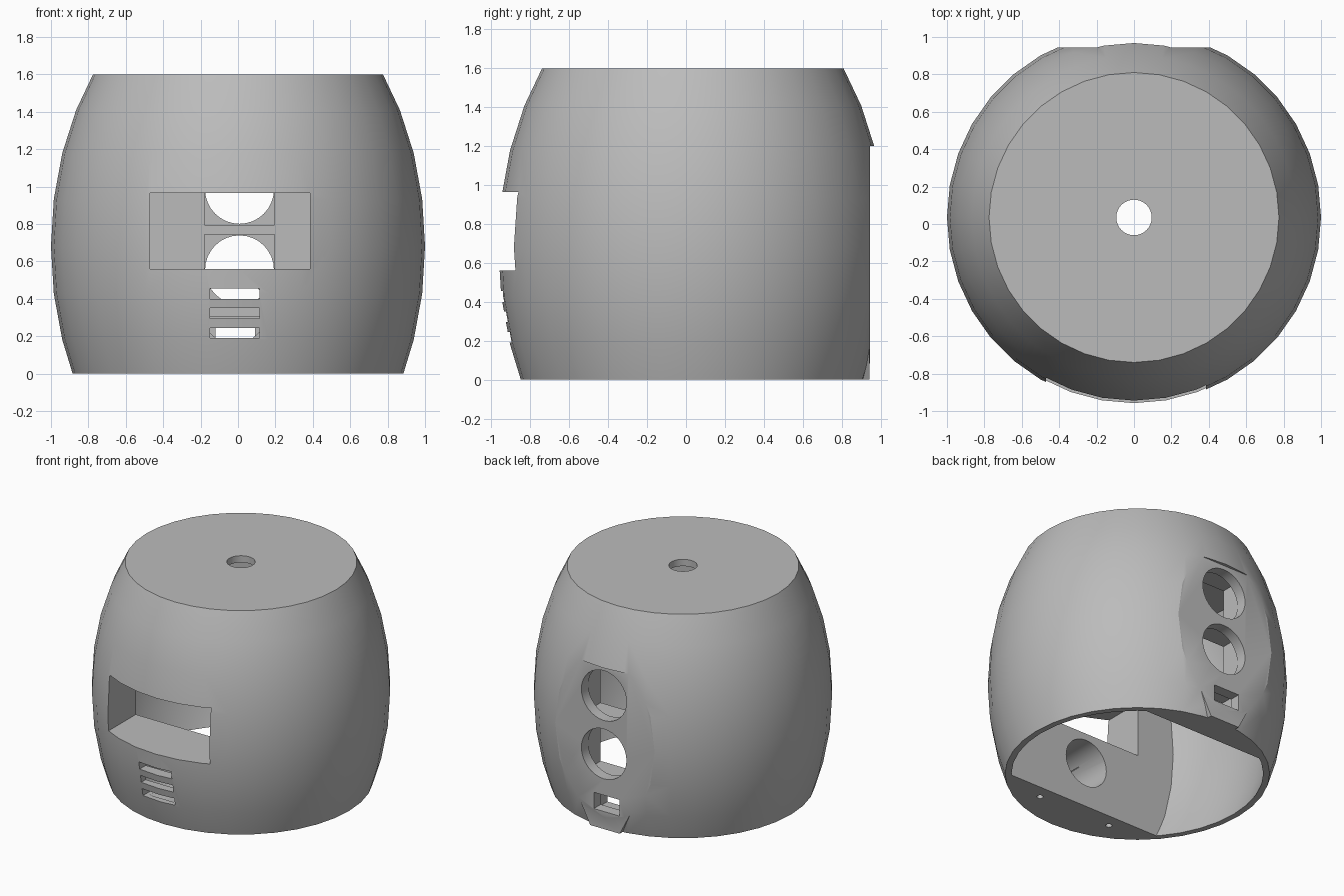
import bpy, bmesh, math
from mathutils import Vector, Matrix

cube = bpy.data.objects.get("Cube")
if cube:
    bpy.data.objects.remove(cube, do_unlink=True)

AXIS_Y = 0.035      # the barrel axis sits slightly behind the origin
MID_Z, TALL = 0.68, 1.456
TOP = 1.6

grey = bpy.data.materials.new("plain grey")
grey.use_nodes = True
grey.diffuse_color = (0.5, 0.5, 0.5, 1)
grey.node_tree.nodes["Principled BSDF"].inputs["Base Color"].default_value = (0.5, 0.5, 0.5, 1)


def make(name, bm):
    bmesh.ops.recalc_face_normals(bm, faces=bm.faces)
    mesh = bpy.data.meshes.new(name)
    bm.to_mesh(mesh)
    bm.free()
    mesh.materials.append(grey)
    obj = bpy.data.objects.new(name, mesh)
    bpy.context.collection.objects.link(obj)
    return obj


def barrel(wall, low, high, segments=36):
    """Closed ellipsoid section between two heights, shrunk by the wall."""
    bm = bmesh.new()
    heights = [low, high] + [MID_Z + TALL * math.sin(math.radians(a)) for a in range(-30, 40, 10)]
    heights = sorted(z for z in heights if low <= z <= high)
    rings = []
    for z in heights:
        r = math.sqrt(1 - ((z - MID_Z) / TALL) ** 2) - wall
        rings.append([bm.verts.new((r * math.cos(math.tau * i / segments),
                                    AXIS_Y + r * math.sin(math.tau * i / segments), z))
                      for i in range(segments)])
    for a, b in zip(rings, rings[1:]):
        for i in range(segments):
            j = (i + 1) % segments
            bm.faces.new((a[i], a[j], b[j], b[i]))
    bm.faces.new(rings[0])
    bm.faces.new(rings[-1])
    return bm


def clip(bm, y, direction):
    """Slice off everything past y and cap the cut."""
    geom = bm.verts[:] + bm.edges[:] + bm.faces[:]
    cut = bmesh.ops.bisect_plane(bm, geom=geom, plane_co=(0, y, 0),
                                 plane_no=(0, direction, 0), clear_outer=True)
    edges = [e for e in cut["geom_cut"] if isinstance(e, bmesh.types.BMEdge)]
    bmesh.ops.contextual_create(bm, geom=edges)


def box(name, x, y, z):
    bm = bmesh.new()
    bmesh.ops.create_cube(bm, size=1)
    for v in bm.verts:
        v.co = Vector([(a + b) / 2 + c * (b - a) for c, (a, b) in zip(v.co, (x, y, z))])
    return make(name, bm)


def rod(name, centre, radius, length, along_y=True, segments=32):
    bm = bmesh.new()
    turn = Matrix.Rotation(math.pi / 2, 4, "X") if along_y else Matrix.Identity(4)
    bmesh.ops.create_cone(bm, cap_ends=True, segments=segments, radius1=radius, radius2=radius,
                          depth=length, matrix=Matrix.Translation(centre) @ turn)
    return make(name, bm)


def combine(target, tool, operation="DIFFERENCE"):
    mod = target.modifiers.new(tool.name, "BOOLEAN")
    mod.operation, mod.solver, mod.object = operation, "EXACT", tool
    with bpy.context.temp_override(object=target, active_object=target):
        bpy.ops.object.modifier_apply(modifier=mod.name)
    bpy.data.objects.remove(tool, do_unlink=True)


# Barrel shell with a flat back panel
body = make("barrel_housing", barrel(0, 0, TOP))
combine(body, box("back_flat", (-1, 1), (0.945, 1.3), (-0.1, 1.2)))

# Tapered foot that carries the back panel to the ground
bm = bmesh.new()
outline = [(-0.12, 0), (0.12, 0), (0.25, 0.25), (-0.25, 0.25)]
front, back = [[bm.verts.new((x, y, z)) for x, z in outline] for y in (0.8, 0.944)]
bm.faces.new(front)
bm.faces.new(back)
for i in range(4):
    j = (i + 1) % 4
    bm.faces.new((front[i], front[j], back[j], back[i]))
combine(body, make("panel_foot", bm), "UNION")

# Hollow interior, open below, with thick flat front and back blocks
bm = barrel(0.04, -0.05, TOP - 0.05)
clip(bm, 0.715, 1)
clip(bm, -0.52, -1)
combine(body, make("cavity", bm))

# Hole in the lid
combine(body, rod("lid_hole", (0, AXIS_Y, TOP), 0.095, 0.3, along_y=False))

# Display window through the front block
combine(body, box("display_window", (-0.47, 0.385), (-1.2, -0.4), (0.56, 0.965)))

# Speaker recess and three slots
combine(body, rod("speaker_recess", (-0.02, -0.65, 0.335), 0.175, 0.42))
for z in (0.19, 0.295, 0.4):
    combine(body, box("speaker_slot", (-0.15, 0.115), (-1.2, -0.75), (z, z + 0.055)))

# Round back openings, each with a square pocket inside
for z in (0.555, 0.985):
    combine(body, box("socket_pocket", (-0.18, 0.195), (0.6, 0.865), (z - 0.19, z + 0.19)))
    combine(body, rod("socket_hole", (0.008, 0.9, z), 0.184, 0.3))

# Small rectangular port with its pocket
combine(body, box("port_pocket", (-0.17, 0.14), (0.6, 0.865), (0.08, 0.305)))
combine(body, box("port_hole", (-0.12, 0.09), (0.8, 1.1), (0.13, 0.25)))

# Screw holes under the front block
for x in (-0.3, 0.3):
    combine(body, rod("screw_hole", (x, -0.62, 0), 0.022, 0.3, along_y=False, segments=16))

# Smooth curved walls, sharp cut edges
bpy.ops.object.select_all(action="DESELECT")
body.select_set(True)
bpy.context.view_layer.objects.active = body
bpy.ops.object.shade_smooth_by_angle(angle=math.radians(25))
